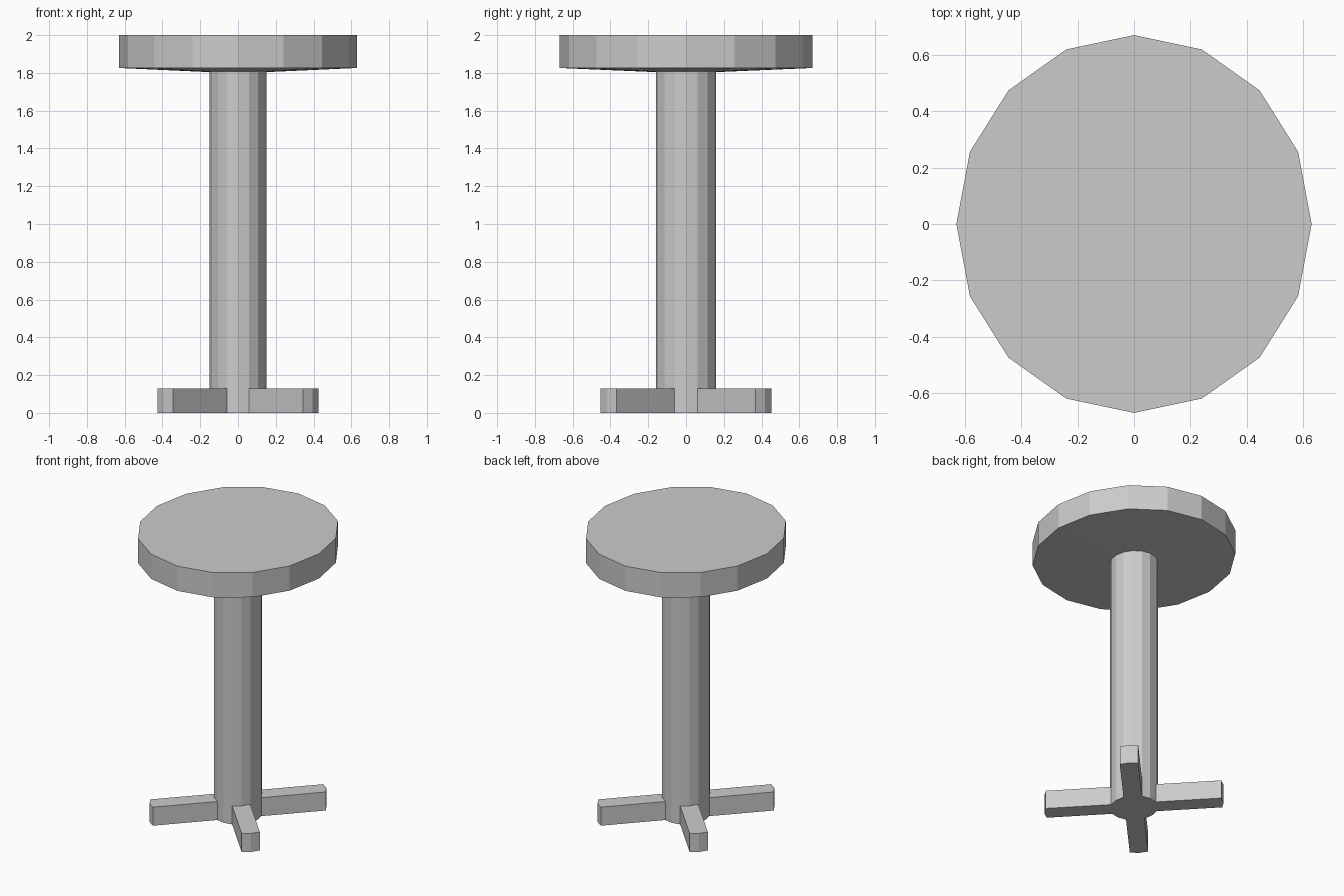
import bpy
import bmesh
from math import sin, cos, tau

if "Cube" in bpy.data.objects:
    bpy.data.objects.remove(bpy.data.objects["Cube"])

SIDES = 16
ASPECT = 0.67 / 0.63          # the whole stool is slightly deeper than wide


def lathe(bm, profile):
    """Join elliptical rings given as (x radius, z); returns rings and face bands."""
    rings = [[bm.verts.new((r * cos(tau * i / SIDES), r * ASPECT * sin(tau * i / SIDES), z))
              for i in range(SIDES)] for r, z in profile]
    bands = []
    for low, high in zip(rings, rings[1:]):
        bands.append([bm.faces.new((low[i], low[(i + 1) % SIDES],
                                    high[(i + 1) % SIDES], high[i]))
                      for i in range(SIDES)])
    return rings, bands


def finish(bm, name):
    bmesh.ops.recalc_face_normals(bm, faces=bm.faces[:])
    mesh = bpy.data.meshes.new(name)
    bm.to_mesh(mesh)
    bm.free()
    obj = bpy.data.objects.new(name, mesh)
    bpy.context.collection.objects.link(obj)


# Seat: thick disc with a shallow cone underneath, open where the column joins
bm = bmesh.new()
rings, _ = lathe(bm, [(0.15, 1.804), (0.63, 1.826), (0.63, 2.0)])
bm.faces.new(rings[-1])
finish(bm, "seat")

# Pedestal: column with four diagonal feet pulled out of its lowest band
bm = bmesh.new()
rings, bands = lathe(bm, [(0.15, 0.0), (0.15, 0.13), (0.15, 1.804)])
bm.faces.new(rings[0][::-1])
for k, (sx, sy) in enumerate([(1, 1), (-1, 1), (-1, -1), (1, -1)]):
    pair = [bands[0][4 * k + 1], bands[0][4 * k + 2]]
    out = bmesh.ops.extrude_face_region(bm, geom=pair)["geom"]
    tip = [g for g in out if isinstance(g, bmesh.types.BMVert)]
    bmesh.ops.translate(bm, verts=tip, vec=(sx * 0.288, sy * 0.288 * ASPECT, 0))
    bmesh.ops.delete(bm, geom=[f for f in pair if f.is_valid], context='FACES_ONLY')
finish(bm, "pedestal_with_feet")
